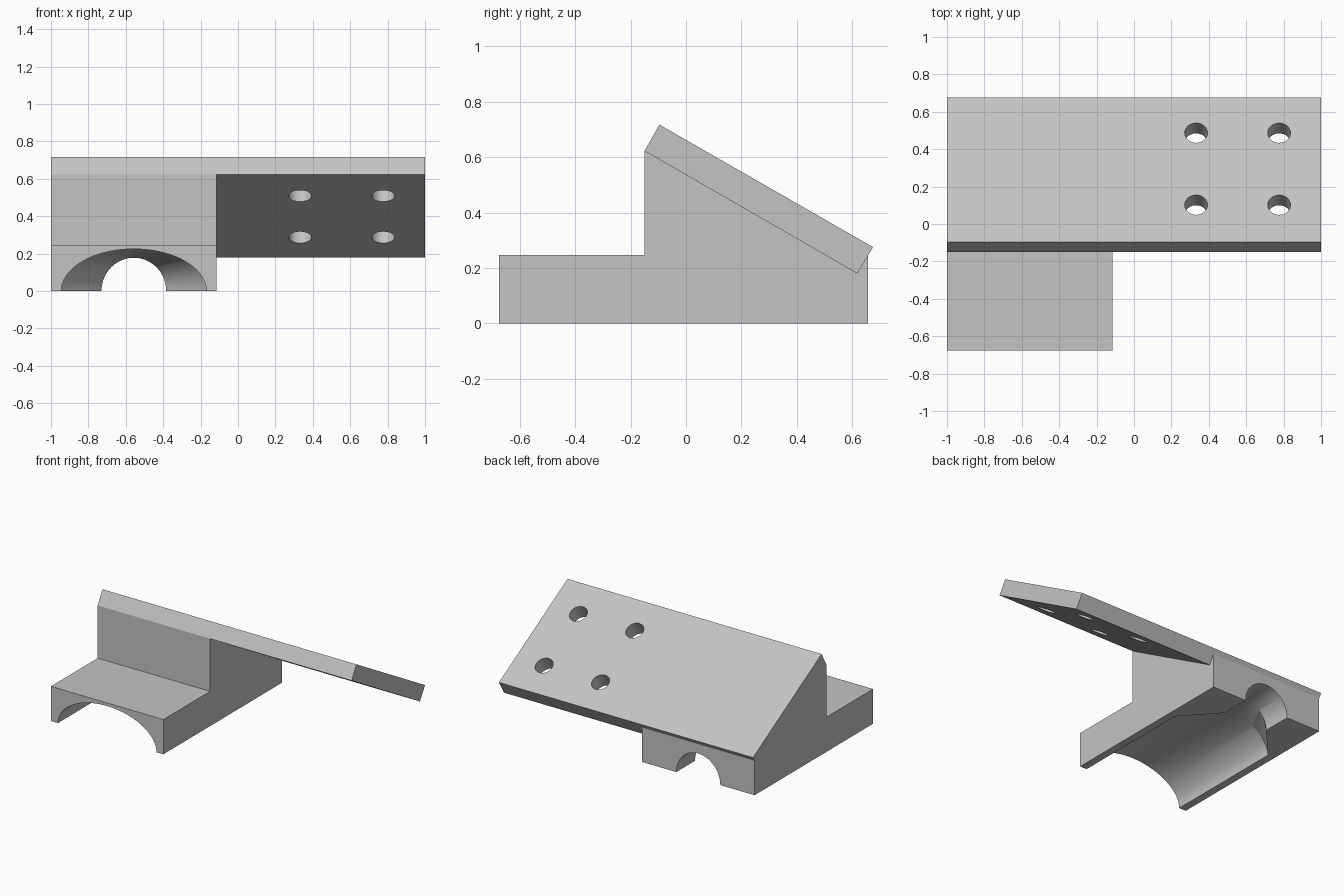
import bpy
import bmesh
from math import sin, cos, pi, radians
from mathutils import Matrix, Vector

if "Cube" in bpy.data.objects:
    bpy.data.objects.remove(bpy.data.objects["Cube"], do_unlink=True)

grey = bpy.data.materials.new("plain_grey")
grey.use_nodes = True
grey.diffuse_color = (0.55, 0.55, 0.55, 1)
grey.node_tree.nodes["Principled BSDF"].inputs["Base Color"].default_value = (0.55, 0.55, 0.55, 1)


def finish(bm, name):
    bmesh.ops.recalc_face_normals(bm, faces=bm.faces)
    mesh = bpy.data.meshes.new(name)
    bm.to_mesh(mesh)
    bm.free()
    obj = bpy.data.objects.new(name, mesh)
    bpy.context.collection.objects.link(obj)
    mesh.materials.append(grey)
    return obj


def loft(name, rings):
    """Skin equal-length rings of points and cap both ends."""
    bm = bmesh.new()
    rows = [[bm.verts.new(p) for p in ring] for ring in rings]
    n = len(rows[0])
    for a, b in zip(rows, rows[1:]):
        for i in range(n):
            j = (i + 1) % n
            bm.faces.new((a[i], a[j], b[j], b[i]))
    bm.faces.new(rows[0])
    bm.faces.new(rows[-1])
    return finish(bm, name)


def extrude_x(name, profile, x0, x1):
    return loft(name, [[(x, y, z) for y, z in profile] for x in (x0, x1)])


def cut(target, cutter):
    mod = target.modifiers.new("cut", "BOOLEAN")
    mod.operation = "DIFFERENCE"
    mod.solver = "EXACT"
    mod.object = cutter
    cutter.hide_render = True
    bpy.ops.object.select_all(action="DESELECT")
    bpy.context.view_layer.objects.active = target
    target.select_set(True)
    bpy.ops.object.modifier_apply(modifier=mod.name)
    bpy.data.objects.remove(cutter, do_unlink=True)


# Support block: low front shelf, upright wall and sloping top
block = extrude_x("support_block", [
    (-0.675, 0), (0.657, 0), (0.657, 0.246), (0.618, 0.18),
    (-0.15, 0.622), (-0.15, 0.247), (-0.675, 0.247)], -1, -0.115)

# Channel under the block: wide oval front, taper, narrow round rear
STEPS = 72
sections = [(-0.8, 0.388, 0.225), (0.21, 0.388, 0.225),
            (0.447, 0.173, 0.178), (0.8, 0.173, 0.178)]
channel = loft("channel_cutter", [
    [(-0.557 + rx * cos(2 * pi * i / STEPS), y, rz * sin(2 * pi * i / STEPS))
     for i in range(STEPS)] for y, rx, rz in sections])
cut(block, channel)

# Sloping mounting plate across the full width
plate = extrude_x("mounting_plate", [
    (-0.15, 0.622), (-0.096, 0.717), (0.675, 0.275), (0.618, 0.18)], -1, 1)

# Four screw holes square to the plate
tilt = Matrix.Rotation(radians(-30), 4, "X")
bm = bmesh.new()
for x in (0.332, 0.776):
    for y in (0.102, 0.487):
        z = 0.717 - (y + 0.096) * 0.573
        bmesh.ops.create_cone(bm, cap_ends=True, segments=40, radius1=0.061,
                              radius2=0.061, depth=0.5,
                              matrix=Matrix.Translation(Vector((x, y, z))) @ tilt)
cut(plate, finish(bm, "hole_cutter"))

# Smooth the curved walls while keeping edges crisp
bpy.ops.object.select_all(action="DESELECT")
for part in (block, plate):
    part.select_set(True)
bpy.context.view_layer.objects.active = block
bpy.ops.object.shade_smooth_by_angle(angle=radians(25))
